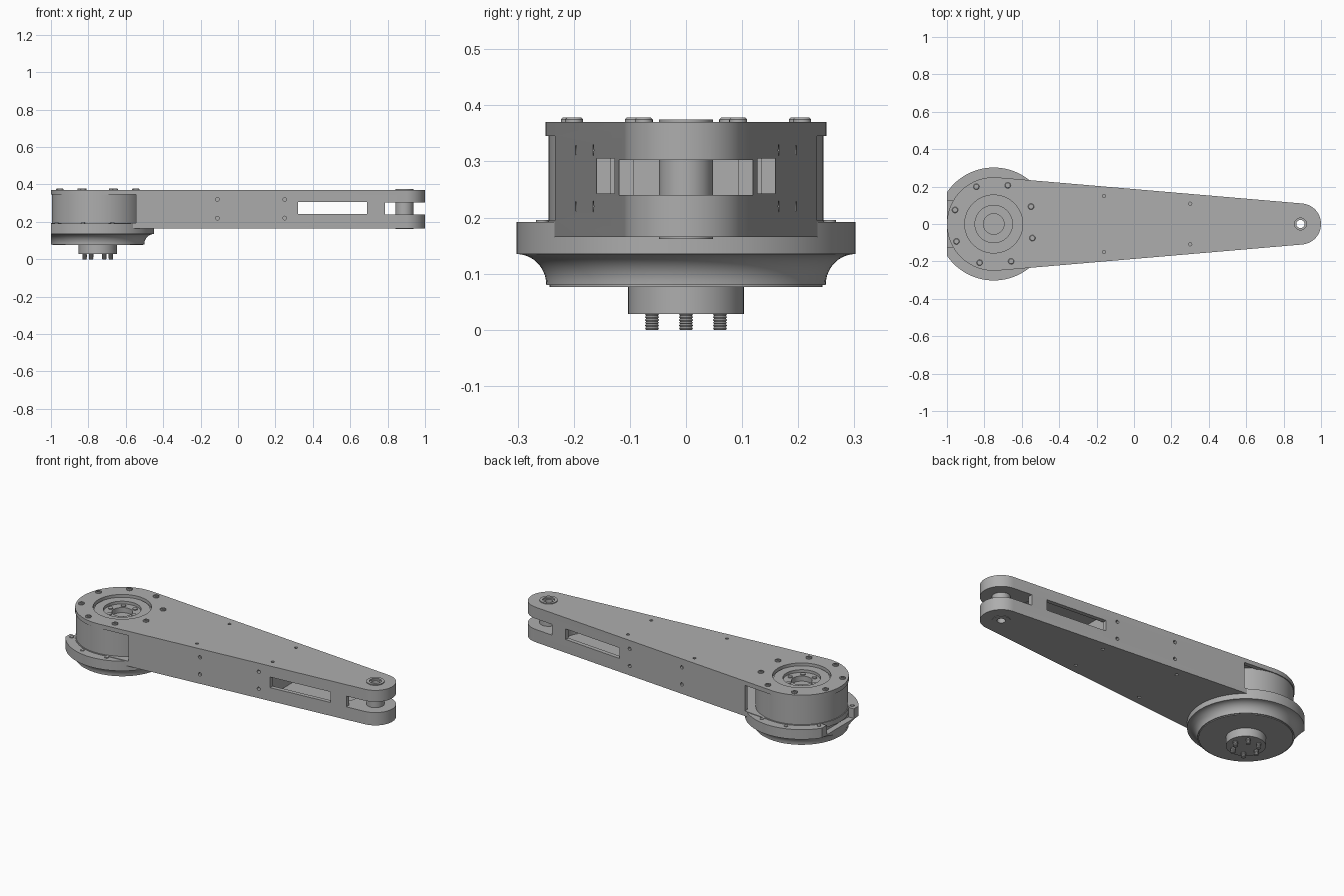
import bpy, bmesh, math
from mathutils import Matrix

cube = bpy.data.objects.get("Cube")
if cube:
    bpy.data.objects.remove(cube, do_unlink=True)

# One metal colour for everything
metal = bpy.data.materials.new("grey_metal")
metal.use_nodes = True
GREY = (0.42, 0.42, 0.42, 1)
metal.diffuse_color = GREY
metal.node_tree.nodes["Principled BSDF"].inputs["Base Color"].default_value = GREY

HUB, TIP = -0.75, 0.89


def finish(name, bm):
    bmesh.ops.recalc_face_normals(bm, faces=bm.faces)
    mesh = bpy.data.meshes.new(name)
    bm.to_mesh(mesh)
    bm.free()
    mesh.materials.append(metal)
    obj = bpy.data.objects.new(name, mesh)
    bpy.context.collection.objects.link(obj)
    return obj


def activate(obj):
    bpy.ops.object.select_all(action="DESELECT")
    obj.select_set(True)
    bpy.context.view_layer.objects.active = obj


def smooth(obj):
    activate(obj)
    bpy.ops.object.shade_smooth_by_angle(angle=math.radians(30))


def lathe(name, profile, x=0, y=0, steps=64):
    """Revolve (radius, z) points around a vertical axis."""
    bm = bmesh.new()
    verts = [bm.verts.new((r, 0, z)) for r, z in profile]
    edges = [bm.edges.new(pair) for pair in zip(verts, verts[1:])]
    bmesh.ops.spin(bm, geom=verts + edges, cent=(0, 0, 0), axis=(0, 0, 1),
                   angle=math.tau, steps=steps)
    bmesh.ops.remove_doubles(bm, verts=bm.verts, dist=1e-5)
    bmesh.ops.translate(bm, verts=bm.verts, vec=(x, y, 0))
    return finish(name, bm)


def disc(name, r, z0, z1, x=0, y=0, steps=24):
    return lathe(name, [(0, z0), (r, z0), (r, z1), (0, z1)], x, y, steps)


def box(name, x0, x1, y0, y1, z0, z1):
    bm = bmesh.new()
    bmesh.ops.create_cube(bm, size=1)
    bmesh.ops.scale(bm, verts=bm.verts, vec=(x1 - x0, y1 - y0, z1 - z0))
    bmesh.ops.translate(bm, verts=bm.verts,
                        vec=((x0 + x1) / 2, (y0 + y1) / 2, (z0 + z1) / 2))
    return finish(name, bm)


def tapered(name, x1, r1, x2, r2, z0, z1):
    """Extrude the outline of two circles joined by their tangents."""
    phi = math.acos((r1 - r2) / (x2 - x1))
    points = []
    for x, r, start, end, n in ((x1, r1, phi, math.tau - phi, 48),
                                (x2, r2, -phi, phi, 28)):
        for i in range(n + 1):
            a = start + (end - start) * i / n
            points.append((x + r * math.cos(a), r * math.sin(a), z0))
    bm = bmesh.new()
    face = bm.faces.new([bm.verts.new(p) for p in points])
    top = bmesh.ops.extrude_face_region(bm, geom=[face])["geom"]
    bmesh.ops.translate(bm, vec=(0, 0, z1 - z0),
                        verts=[v for v in top if isinstance(v, bmesh.types.BMVert)])
    return finish(name, bm)


def cut(obj, *cutters):
    for cutter in cutters:
        cutter.hide_render = True
        mod = obj.modifiers.new("cut", "BOOLEAN")
        mod.operation, mod.solver, mod.object = "DIFFERENCE", "EXACT", cutter
        activate(obj)
        bpy.ops.object.modifier_apply(modifier=mod.name)
        bpy.data.objects.remove(cutter, do_unlink=True)


def ring(radius, degrees):
    return [(HUB + radius * math.cos(math.radians(d)),
             radius * math.sin(math.radians(d))) for d in degrees]


# Hollow tapered arm with open motor bay, side slots and forked tip
arm = tapered("arm_housing", HUB, 0.25, TIP, 0.11, 0.165, 0.37)
cut(arm,
    tapered("cavity", HUB, 0.225, 0.66, 0.105, 0.19, 0.35),
    box("motor_bay", -1.2, -0.545, -0.4, 0.4, 0.195, 0.345),
    disc("hub_opening", 0.155, 0.3, 0.45, HUB, 0, 64),
    box("side_slot", 0.32, 0.69, -0.4, 0.4, 0.243, 0.305),
    box("fork_gap", 0.785, 1.2, -0.3, 0.3, 0.24, 0.303),
    box("fork_passage", 0.70, 1.1, -0.093, 0.093, 0.24, 0.303),
    disc("pin_bore", 0.04, 0.1, 0.45, TIP, 0, 32))

# Screw holes through the plates and side walls
for x, y in ((-0.16, 0.15), (0.30, 0.108)):
    for side in (-1, 1):
        cut(arm, disc("plate_hole", 0.009, 0.1, 0.45, x, side * y, 12))
for x in (-0.11, 0.25):
    for z in (0.22, 0.32):
        hole = disc("wall_hole", 0.01, -0.4, 0.4, 0, 0, 12)
        hole.data.transform(Matrix.Translation((x, 0, z)) @ Matrix.Rotation(math.pi / 2, 4, "X"))
        cut(arm, hole)
smooth(arm)

# Cross members inside the arm
box("rear_cross_member", -0.19, -0.08, -0.18, 0.18, 0.18, 0.36)
box("front_cross_member", 0.235, 0.315, -0.14, 0.14, 0.18, 0.36)

# Hollow pivot pin between the fork plates
smooth(lathe("pivot_bushing", [(0.022, 0.162), (0.048, 0.162), (0.048, 0.375), (0.032, 0.375),
                               (0.032, 0.366), (0.022, 0.366), (0.022, 0.162)], TIP, 0, 40))

# Motor body with stepped top face
smooth(lathe("motor_body", [(0, 0.31), (0.055, 0.31), (0.055, 0.34), (0.1, 0.34), (0.1, 0.356),
                            (0.149, 0.356), (0.149, 0.35), (0.245, 0.35), (0.245, 0.17),
                            (0, 0.17)], HUB, 0, 96))

# Flared mounting flange, trimmed flat and notched at the rear
flare = [(0.302 - 0.053 * math.cos(t), 0.08 + 0.055 * math.sin(t))
         for t in (math.pi / 2 * i / 10 for i in range(11))]
flange = lathe("mounting_flange", [(0, 0.076), (0.243, 0.076), (0.243, 0.08)] + flare +
               [(0.302, 0.192), (0, 0.192)], HUB, 0, 96)
cut(flange, box("rear_trim", -1.3, -0.9995, -0.4, 0.4, 0.0, 0.3),
    box("rear_notch", -1.3, -0.965, -0.125, 0.125, 0.136, 0.3))
smooth(flange)

# Output shaft and threaded studs
smooth(disc("output_shaft", 0.103, 0.028, 0.08, HUB, 0, 64))
thread = [(0.0125 if i % 2 else 0.0105, 0.0025 * i) for i in range(13)]
for x, y in ring(0.07, range(0, 360, 60)):
    lathe("threaded_stud", [(0, 0)] + thread + [(0, 0.03)], x, y, 16)

# Screw heads on the hub rim, motor face and flange
for x, y in ring(0.22, range(25, 385, 45)):
    smooth(lathe("rim_screw", [(0, 0.368), (0.016, 0.368), (0.016, 0.375), (0.013, 0.378),
                               (0.008, 0.378), (0.008, 0.373), (0, 0.373)], x, y, 20))
for x, y in ring(0.075, range(0, 360, 60)):
    smooth(disc("motor_screw", 0.013, 0.335, 0.346, x, y, 16))
for x, y in ring(0.268, (73, 107, 145, 215, 253, 287)):
    smooth(disc("flange_screw", 0.011, 0.185, 0.196, x, y, 16))
